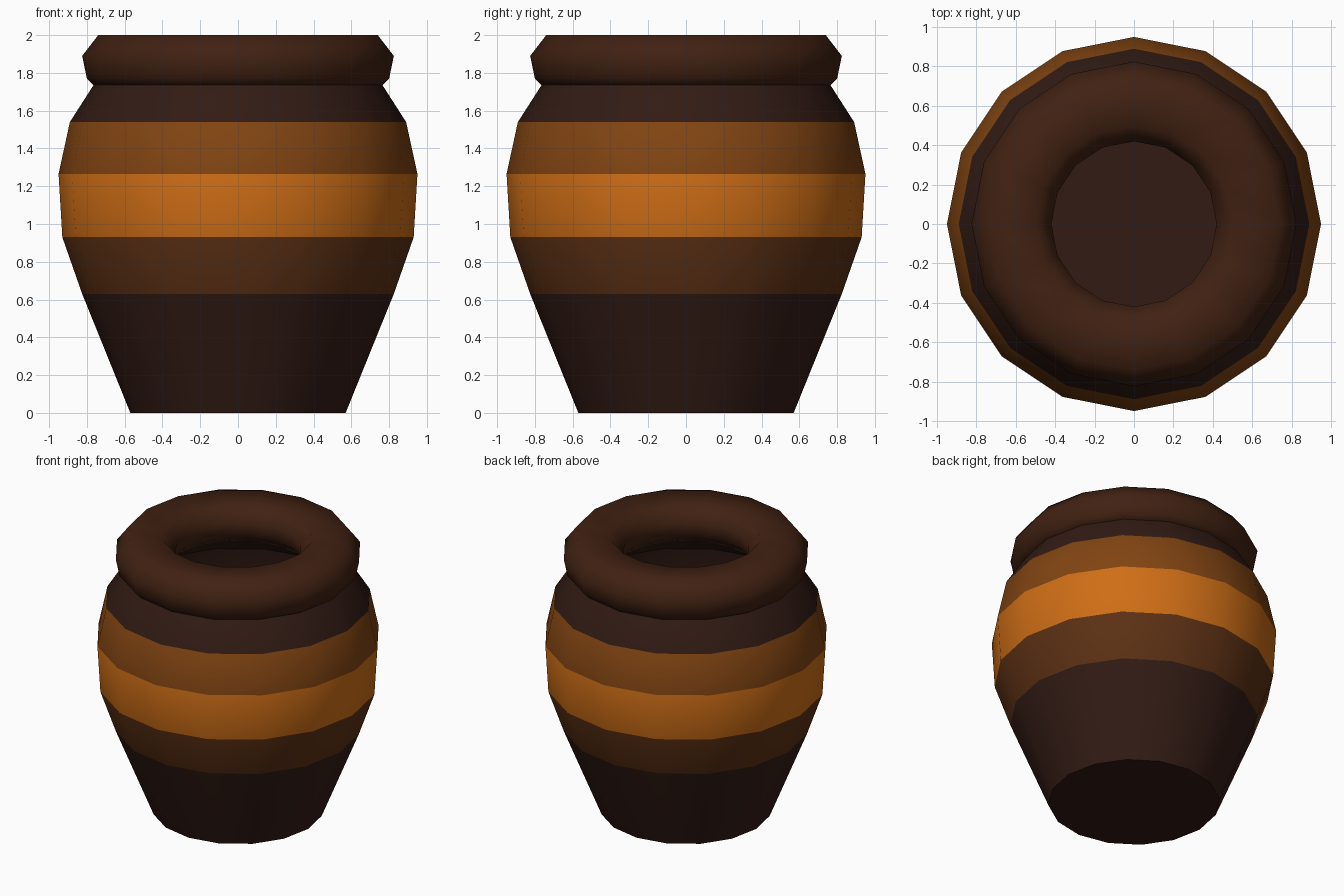
import bpy, bmesh, math

if "Cube" in bpy.data.objects:
    bpy.data.objects.remove(bpy.data.objects["Cube"])

SIDES = 16


def material(name, rgb):
    m = bpy.data.materials.new(name)
    m.diffuse_color = (*rgb, 1)
    m.use_nodes = True
    m.node_tree.nodes["Principled BSDF"].inputs["Base Color"].default_value = m.diffuse_color
    return m


DARK = material("dark_clay", (0.032, 0.011, 0.007))
BROWN = material("brown_band", (0.107, 0.030, 0.007))
ORANGE = material("orange_band", (0.62, 0.155, 0.008))
TAN = material("tan_band", (0.22, 0.058, 0.006))
RIM = material("rim_clay", (0.052, 0.015, 0.006))


def lathe(name, profile, mats, slots, closed=False, angle=40):
    """Revolve (radius, z) points; slots gives the material index per segment."""
    bm = bmesh.new()
    rings = []
    for r, z in profile:
        if r == 0:
            rings.append([bm.verts.new((0, 0, z))] * SIDES)
        else:
            rings.append([bm.verts.new((r * math.cos(a), r * math.sin(a), z))
                          for a in (2 * math.pi * i / SIDES for i in range(SIDES))])
    count = len(rings) if closed else len(rings) - 1
    for k in range(count):
        low, high = rings[k], rings[(k + 1) % len(rings)]
        for i in range(SIDES):
            j = (i + 1) % SIDES
            corners = list(dict.fromkeys((low[i], low[j], high[j], high[i])))
            bm.faces.new(corners).material_index = slots[k]
    bmesh.ops.recalc_face_normals(bm, faces=bm.faces)
    mesh = bpy.data.meshes.new(name)
    bm.to_mesh(mesh)
    bm.free()
    for m in mats:
        mesh.materials.append(m)
    ob = bpy.data.objects.new(name, mesh)
    bpy.context.collection.objects.link(ob)
    bpy.ops.object.select_all(action='DESELECT')
    ob.select_set(True)
    bpy.context.view_layer.objects.active = ob
    bpy.ops.object.shade_smooth_by_angle(angle=math.radians(angle))
    return ob


# Banded hollow body: outside going up, then the dark inside going down
outer = [(0, 0), (0.57, 0), (0.825, 0.63), (0.93, 0.93), (0.95, 1.265),
         (0.89, 1.54), (0.765, 1.735)]
inner = [(0.50, 1.75), (0.84, 1.52), (0.90, 1.26), (0.88, 0.94),
         (0.775, 0.65), (0.53, 0.05), (0, 0.05)]
lathe("pot_body", outer + inner, [DARK, BROWN, ORANGE, TAN],
      [0, 0, 1, 2, 3, 0] + [0] * 7)

# Thick rounded rim
lathe("pot_rim", [(0.76, 1.73), (0.80, 1.77), (0.825, 1.89), (0.74, 2.0),
                  (0.50, 2.0), (0.42, 1.90), (0.43, 1.80), (0.50, 1.73)],
      [RIM], [0] * 8, closed=True, angle=65)
